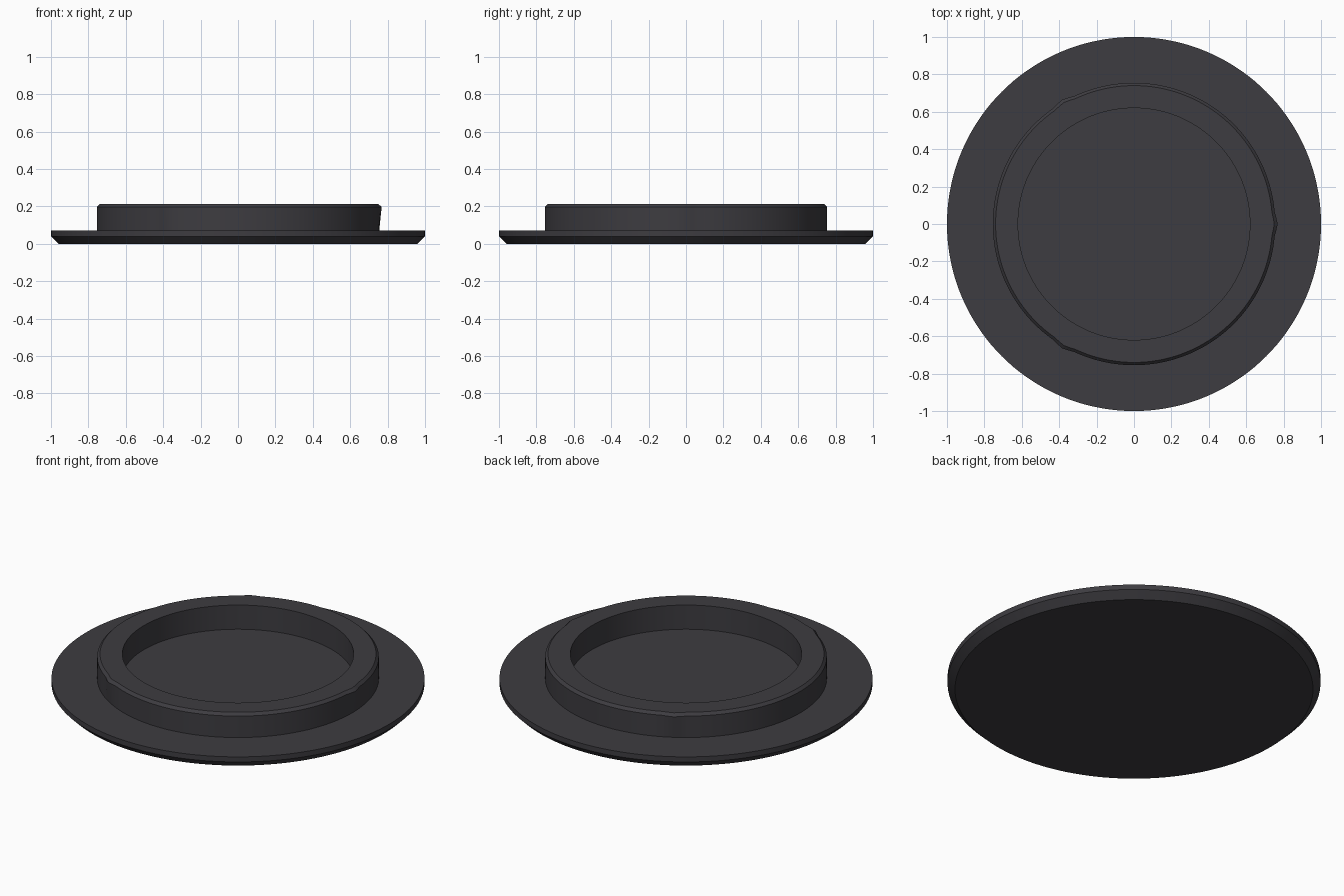
import bpy, bmesh, math

if "Cube" in bpy.data.objects:
    bpy.data.objects.remove(bpy.data.objects["Cube"])

SEGMENTS = 144

plastic = bpy.data.materials.new("charcoal plastic")
plastic.diffuse_color = (0.047, 0.045, 0.052, 1.0)
plastic.use_nodes = True
plastic.node_tree.nodes["Principled BSDF"].inputs["Base Color"].default_value = plastic.diffuse_color


def lathe(name, profile, offset=None):
    """Revolve (radius, z) points about z; radius 0 makes a pole."""
    bm = bmesh.new()
    rings = []
    for i, (r, z) in enumerate(profile):
        if r == 0:
            rings.append([bm.verts.new((0, 0, z))] * SEGMENTS)
            continue
        ring = []
        for s in range(SEGMENTS):
            a = 2 * math.pi * s / SEGMENTS
            rr = r + (offset(i, a) if offset else 0)
            ring.append(bm.verts.new((rr * math.cos(a), rr * math.sin(a), z)))
        rings.append(ring)
    for lower, upper in zip(rings, rings[1:]):
        for s in range(SEGMENTS):
            t = (s + 1) % SEGMENTS
            corners = dict.fromkeys((lower[s], lower[t], upper[t], upper[s]))
            bm.faces.new(list(corners))
    bmesh.ops.recalc_face_normals(bm, faces=bm.faces)
    mesh = bpy.data.meshes.new(name)
    bm.to_mesh(mesh)
    bm.free()
    mesh.materials.append(plastic)
    obj = bpy.data.objects.new(name, mesh)
    bpy.context.collection.objects.link(obj)
    bpy.context.view_layer.objects.active = obj
    obj.select_set(True)
    bpy.ops.object.shade_smooth_by_angle(angle=math.radians(25))
    obj.select_set(False)
    return obj


# Three small snap bumps, leaning outward toward the top of the ring wall
BUMP = {5: 0.013, 6: 0.010}


def snap_bump(i, a):
    step = 2 * math.pi / 3
    away = abs((a + step / 2) % step - step / 2)
    return BUMP.get(i, 0) * max(0.0, 1 - away / math.radians(5))


# Cap: bevelled disc, raised ring with chamfered lip, recessed floor
lathe("cap_body", [
    (0, 0), (0.96, 0), (1.0, 0.04), (1.0, 0.07),
    (0.755, 0.07), (0.755, 0.197), (0.74, 0.213),
    (0.62, 0.213), (0.62, 0.07), (0, 0.07),
], snap_bump)
